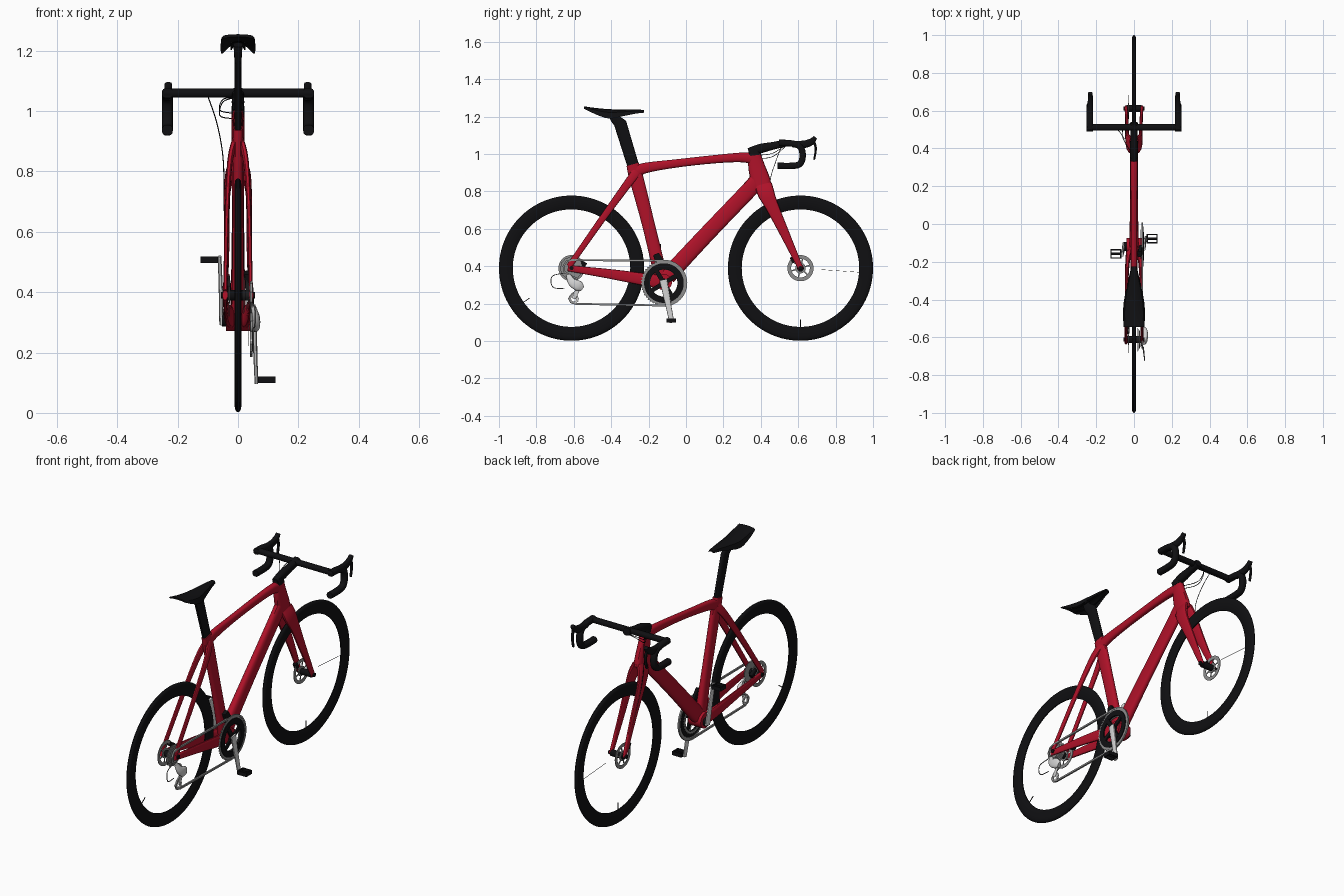
import bpy, bmesh, math
from mathutils import Vector

def material(name, rgb):
    m = bpy.data.materials.new(name)
    m.diffuse_color = (*rgb, 1)
    return m

RED = material("frame red", (0.43, 0.006, 0.022))
BLACK = material("matt black", (0.005, 0.005, 0.006))
STEEL = material("steel grey", (0.27, 0.27, 0.27))
SILVER = material("light silver", (0.65, 0.65, 0.65))
X, Z = Vector((1, 0, 0)), Vector((0, 0, 1))

def finish(name, bm, mat, mirror=False):
    """Turn a bmesh into a smooth-shaded object, optionally doubled across x = 0."""
    bmesh.ops.remove_doubles(bm, verts=bm.verts, dist=1e-5)
    if mirror:
        dup = bmesh.ops.duplicate(bm, geom=bm.verts[:] + bm.edges[:] + bm.faces[:])
        for g in dup["geom"]:
            if isinstance(g, bmesh.types.BMVert):
                g.co.x *= -1
    bmesh.ops.recalc_face_normals(bm, faces=bm.faces)
    me = bpy.data.meshes.new(name)
    bm.to_mesh(me)
    bm.free()
    me.materials.append(mat)
    me.shade_smooth()
    me.set_sharp_from_angle(angle=math.radians(38))
    ob = bpy.data.objects.new(name, me)
    bpy.context.collection.objects.link(ob)
    return ob

def spline(pts, n):
    """Catmull-Rom subdivision of a list of tuples."""
    p = [pts[0]] + list(pts) + [pts[-1]]
    out = []
    for i in range(1, len(p) - 2):
        for k in range(n):
            t = k / n
            out.append(tuple(0.5 * (2 * b + (c - a) * t + (2 * a - 5 * b + 4 * c - d) * t * t
                             + (3 * b - a - 3 * c + d) * t ** 3)
                             for a, b, c, d in zip(p[i - 1], p[i], p[i + 1], p[i + 2])))
    return out + [tuple(pts[-1])]

def sweep(name, pts, mat, sub=1, n=16, power=0.75, ref=X, closed=False, mirror=False):
    """Loft along (x, y, z, half width along ref, half depth)."""
    if sub > 1:
        pts = spline(pts, sub)
    bm, rings, m = bmesh.new(), [], len(pts)
    off = math.pi / 4 if n == 4 else 0
    for i, q in enumerate(pts):
        a = pts[(i - 1) % m] if closed else pts[max(i - 1, 0)]
        b = pts[(i + 1) % m] if closed else pts[min(i + 1, m - 1)]
        t = (Vector(b[:3]) - Vector(a[:3])).normalized()
        u = (ref - t * ref.dot(t)).normalized()
        v = t.cross(u)
        ring = []
        for k in range(n):
            an = 2 * math.pi * k / n + off
            c, s = math.cos(an), math.sin(an)
            c, s = math.copysign(abs(c) ** power, c), math.copysign(abs(s) ** power, s)
            ring.append(bm.verts.new(Vector(q[:3]) + u * c * q[3] + v * s * q[4]))
        rings.append(ring)
    for i in range(m if closed else m - 1):
        r0, r1 = rings[i], rings[(i + 1) % m]
        for k in range(n):
            bm.faces.new((r0[k], r0[(k + 1) % n], r1[(k + 1) % n], r1[k]))
    if not closed:
        bm.faces.new(rings[0])
        bm.faces.new(rings[-1])
    return finish(name, bm, mat, mirror)

def lathe(name, y, z, prof, mat, n=48, closed=True, jag=0.0):
    """Revolve (radius, x) points about an axis along x; jag makes teeth."""
    bm, rows, big = bmesh.new(), [], max(p[0] for p in prof)
    for k in range(n):
        a = 2 * math.pi * k / n
        row = []
        for r, x in prof:
            r -= jag if (k // 2 % 2 and r == big) else 0
            row.append(bm.verts.new((x, y + r * math.cos(a), z + r * math.sin(a))))
        rows.append(row)
    m = len(prof)
    for k in range(n):
        for j in range(m if closed else m - 1):
            j2 = (j + 1) % m
            bm.faces.new((rows[k][j], rows[k][j2], rows[(k + 1) % n][j2], rows[(k + 1) % n][j]))
    bmesh.ops.dissolve_degenerate(bm, edges=bm.edges, dist=1e-6)
    return finish(name, bm, mat)

def disc(name, y, z, r, x0, x1, mat, n=32):
    return lathe(name, y, z, [(0, x0), (r, x0), (r, x1), (0, x1)], mat, n, closed=False)

def ring(name, y, z, r0, r1, x0, x1, mat, n=48, jag=0.0):
    return lathe(name, y, z, [(r0, x0), (r1, x0), (r1, x1), (r0, x1)], mat, n, jag=jag)

def arms(name, y, z, x, r0, r1, count, wide, thick, mat, start=0.3):
    for k in range(count):
        a = start + 2 * math.pi * k / count
        c, s = math.cos(a), math.sin(a)
        sweep(f"{name}_{k + 1}", [(x, y + r * c, z + r * s, thick, wide) for r in (r0, r1)],
              mat, n=4, power=0.3)

# Wheels: deep rim with tyre, hub, brake rotor and valve
half = [(0.388, 0.0), (0.385, 0.006), (0.377, 0.0105), (0.364, 0.011), (0.35, 0.0115),
        (0.328, 0.008), (0.314, 0.003)]
tyre = half + [(r, -x) for r, x in reversed(half[1:])]
WZ = 0.39
for label, wy, va in (("rear", -0.612, 3.76), ("front", 0.612, -1.57)):
    lathe(label + "_wheel", wy, WZ, tyre, BLACK, 96)
    disc(label + "_hub", wy, WZ, 0.018, -0.04, 0.04, BLACK)
    disc(label + "_axle", wy, WZ, 0.011, -0.056, 0.056, BLACK, 16)
    ring(label + "_rotor", wy, WZ, 0.05, 0.07, -0.031, -0.028, STEEL)
    ring(label + "_rotor_centre", wy, WZ, 0.017, 0.028, -0.032, -0.027, STEEL)
    arms(label + "_rotor_arm", wy, WZ, -0.0295, 0.025, 0.052, 6, 0.004, 0.0015, STEEL)
    arms(label + "_valve", wy, WZ, 0, 0.275, 0.316, 1, 0.002, 0.002, BLACK, va)
arms("front_spoke", 0.612, WZ, 0, 0.11, 0.316, 1, 0.0008, 0.0008, BLACK, -0.07)

# Frame tubes
sweep("top_tube", [(0, -0.285, 0.895, 0.017, 0.035), (0, -0.22, 0.925, 0.017, 0.028),
      (0, -0.05, 0.95, 0.016, 0.022), (0, 0.15, 0.972, 0.017, 0.022),
      (0, 0.3, 0.982, 0.019, 0.026), (0, 0.38, 0.972, 0.02, 0.034)], RED, 4)
sweep("seat_tube", [(0, -0.285, 0.945, 0.017, 0.034), (0, -0.265, 0.87, 0.017, 0.038),
      (0, -0.2, 0.62, 0.018, 0.034), (0, -0.13, 0.33, 0.022, 0.036)], RED, 4)
sweep("down_tube", [(0, 0.385, 0.86, 0.02, 0.045), (0, 0.32, 0.79, 0.02, 0.043),
      (0, 0.1, 0.56, 0.021, 0.043), (0, -0.1, 0.345, 0.025, 0.045)], RED, 4)
sweep("head_tube", [(0, 0.365, 0.998, 0.021, 0.034), (0, 0.378, 0.93, 0.021, 0.045),
      (0, 0.398, 0.86, 0.023, 0.052), (0, 0.412, 0.815, 0.025, 0.047)], RED, 4)
disc("bottom_bracket", -0.118, 0.315, 0.043, -0.04, 0.04, RED)
sweep("seat_stays", [(0.008, -0.265, 0.905, 0.01, 0.025), (0.027, -0.32, 0.83, 0.009, 0.022),
      (0.037, -0.45, 0.65, 0.007, 0.018), (0.042, -0.625, 0.4, 0.007, 0.015)], RED, 4, mirror=True)
sweep("chain_stays", [(0.043, -0.632, 0.39, 0.008, 0.016), (0.041, -0.4, 0.358, 0.008, 0.026),
      (0.034, -0.2, 0.326, 0.012, 0.034), (0.018, -0.12, 0.315, 0.02, 0.036)], RED, 4, mirror=True)
sweep("fork_blades", [(0.012, 0.415, 0.835, 0.014, 0.045), (0.027, 0.428, 0.79, 0.015, 0.045),
      (0.036, 0.46, 0.72, 0.01, 0.035), (0.037, 0.53, 0.57, 0.009, 0.025),
      (0.042, 0.615, 0.385, 0.008, 0.014)], RED, 4, mirror=True)

# Seat post and saddle
sweep("seat_post", [(0, -0.28, 0.93, 0.012, 0.031), (0, -0.352, 1.165, 0.012, 0.034),
      (0, -0.385, 1.195, 0.013, 0.024), (0, -0.395, 1.22, 0.016, 0.02)], BLACK)
sweep("saddle_rails", [(0.022, -0.5, 1.228, 0.003, 0.003), (0.022, -0.43, 1.208, 0.003, 0.003),
      (0.022, -0.34, 1.208, 0.003, 0.003), (0.01, -0.25, 1.226, 0.003, 0.003)], BLACK, 3, 8,
      mirror=True)
bm, rows = bmesh.new(), []
for y, w, top, drop in spline([(-0.545, 0.055, 1.255, 0.012), (-0.48, 0.058, 1.246, 0.035),
                               (-0.41, 0.054, 1.24, 0.05), (-0.33, 0.038, 1.238, 0.034),
                               (-0.27, 0.024, 1.238, 0.022), (-0.225, 0.015, 1.236, 0.015)], 3):
    upper = [(-1, 1), (-0.85, 0.35), (-0.5, 0.08), (0, 0), (0.5, 0.08), (0.85, 0.35), (1, 1)]
    row = [bm.verts.new((w * a, y, top - drop * d)) for a, d in upper]
    row += [bm.verts.new((w * a * 0.94, y, top - drop * d - 0.009)) for a, d in reversed(upper[1:-1])]
    rows.append(row)
for r0, r1 in zip(rows, rows[1:]):
    for k in range(len(r0)):
        j = (k + 1) % len(r0)
        bm.faces.new((r0[k], r0[j], r1[j], r1[k]))
bm.faces.new(rows[0])
bm.faces.new(rows[-1])
finish("saddle", bm, BLACK)

# Stem, handlebar, hoods and levers
sweep("headset_cover", [(0, 0.367, 0.993, 0.022, 0.036), (0, 0.362, 1.03, 0.02, 0.028)], BLACK)
sweep("stem", [(0, 0.335, 1.012, 0.018, 0.02), (0, 0.40, 1.03, 0.021, 0.025),
      (0, 0.47, 1.045, 0.019, 0.02), (0, 0.535, 1.06, 0.022, 0.02)], BLACK, 3)
sweep("handlebar_top", [(-0.245, 0.512, 1.06, 0.015, 0.017), (0.245, 0.512, 1.06, 0.015, 0.017)],
      BLACK, ref=Z)
R = 0.018
sweep("handlebar_drops", [(0.234, y, z, R, R * 0.95) for y, z in
      ((0.497, 1.06), (0.57, 1.056), (0.612, 1.037), (0.624, 0.99), (0.61, 0.948),
       (0.57, 0.937), (0.49, 0.937))], BLACK, 4, mirror=True)
sweep("brake_hoods", [(0.233, 0.57, 1.053, 0.017, 0.018), (0.232, 0.63, 1.052, 0.014, 0.02),
      (0.231, 0.67, 1.066, 0.013, 0.018), (0.231, 0.692, 1.09, 0.012, 0.01)], BLACK, 4, mirror=True)
sweep("brake_levers", [(0.231, 0.68, 1.075, 0.008, 0.008), (0.231, 0.694, 1.03, 0.008, 0.006),
      (0.231, 0.685, 0.97, 0.007, 0.005)], BLACK, 4, 8, mirror=True)

# Cables
def cable(name, pts, mat=BLACK, r=0.0018):
    sweep(name, [(*p, r, r) for p in pts], mat, 6, 6, 1)

cable("front_brake_cable", [(-0.1, 0.515, 1.05), (-0.07, 0.48, 0.96), (-0.05, 0.45, 0.85),
      (-0.046, 0.47, 0.72), (-0.045, 0.54, 0.56), (-0.045, 0.6, 0.43)])
for k, dz in enumerate((0, 0.018)):
    cable(f"frame_cable_{k + 1}", [(-0.01, 0.53, 1.045), (-0.05, 0.52, 1.03 + dz / 2),
          (-0.06, 0.46, 0.985 + dz), (-0.015, 0.38, 0.975 + dz)])
cable("rear_shift_cable", [(0.045, -0.64, 0.365), (0.055, -0.71, 0.35), (0.057, -0.722, 0.315),
      (0.055, -0.705, 0.285), (0.05, -0.65, 0.282)], STEEL, 0.0025)

# Crankset
CY, CZ = -0.118, 0.31
ring("outer_chainring", CY, CZ, 0.1, 0.123, 0.043, 0.047, STEEL, 192, 0.006)
ring("inner_chainring", CY, CZ, 0.072, 0.088, 0.034, 0.037, STEEL, 136, 0.005)
ring("chainring_cover", CY, CZ, 0.074, 0.106, 0.041, 0.051, BLACK, 64)
arms("spider_arm", CY, CZ, 0.048, 0.02, 0.08, 4, 0.013, 0.005, BLACK, 0.55)
disc("crank_axle", CY, CZ, 0.024, -0.053, 0.054, BLACK)
for side, s, py, pz in (("right", 1, -0.078, 0.11), ("left", -1, -0.158, 0.507)):
    sweep(side + "_crank", [(s * 0.055, CY + (CY - py) * 0.08, CZ + (CZ - pz) * 0.08, 0.007, 0.02),
          (s * 0.057, (CY + py) / 2, (CZ + pz) / 2, 0.007, 0.016),
          (s * 0.061, py + (py - CY) * 0.06, pz + (pz - CZ) * 0.06, 0.006, 0.013)], SILVER)
    disc(side + "_pedal_spindle", py, pz, 0.006, s * 0.055, s * 0.122, BLACK, 12)
    sweep(side + "_pedal", [(s * x, py + y, pz, 0.012, 0.005) for x, y in
          ((0.07, -0.022), (0.122, -0.022), (0.122, 0.022), (0.07, 0.022))], BLACK, n=4,
          power=0.3, ref=Z, closed=True)

# Cassette, chain and derailleurs
for k in range(6):
    x = 0.018 + 0.004 * k
    ring(f"sprocket_{k + 1}", -0.612, WZ, 0.015, 0.062 - 0.0055 * k, x, x + 0.002, STEEL, 48, 0.003)
loop = [(CY + 0.12 * math.cos(a), CZ + 0.12 * math.sin(a))
        for a in (math.radians(95 - 185 * k / 16) for k in range(17))]
loop += [(-0.59, 0.199), (-0.615, 0.207), (-0.626, 0.228), (-0.61, 0.25), (-0.575, 0.275),
         (-0.57, 0.3), (-0.585, 0.335), (-0.62, 0.35), (-0.65, 0.37), (-0.655, 0.4),
         (-0.64, 0.425), (-0.612, 0.433)]
sweep("chain", [(0.044, y, z, 0.005, 0.0055) for y, z in loop], STEEL, n=4, power=0.3, closed=True)
sweep("rear_derailleur_body", [(0.05, -0.63, 0.355, 0.008, 0.012), (0.06, -0.61, 0.315, 0.012, 0.022),
      (0.06, -0.575, 0.295, 0.013, 0.028), (0.055, -0.555, 0.28, 0.009, 0.015)], SILVER, 3)
sweep("rear_derailleur_cage", [(0.051, -0.575, 0.285, 0.002, 0.012), (0.051, -0.6, 0.226, 0.002, 0.01)],
      SILVER)
ring("lower_pulley", -0.6, 0.226, 0.014, 0.028, 0.041, 0.048, SILVER, 40, 0.003)
disc("upper_pulley", -0.577, 0.285, 0.02, 0.041, 0.048, STEEL, 24)
sweep("front_derailleur", [(0.03, -0.16, 0.465, 0.012, 0.016), (0.036, -0.135, 0.41, 0.011, 0.026)],
      BLACK, power=0.4)

# Brake calipers on the left side
sweep("front_caliper", [(-0.036, 0.565, 0.45, 0.01, 0.012), (-0.036, 0.58, 0.42, 0.01, 0.012)],
      BLACK, power=0.4)
sweep("rear_caliper", [(-0.034, -0.575, 0.43, 0.01, 0.012), (-0.034, -0.535, 0.405, 0.01, 0.012)],
      BLACK, power=0.4)
